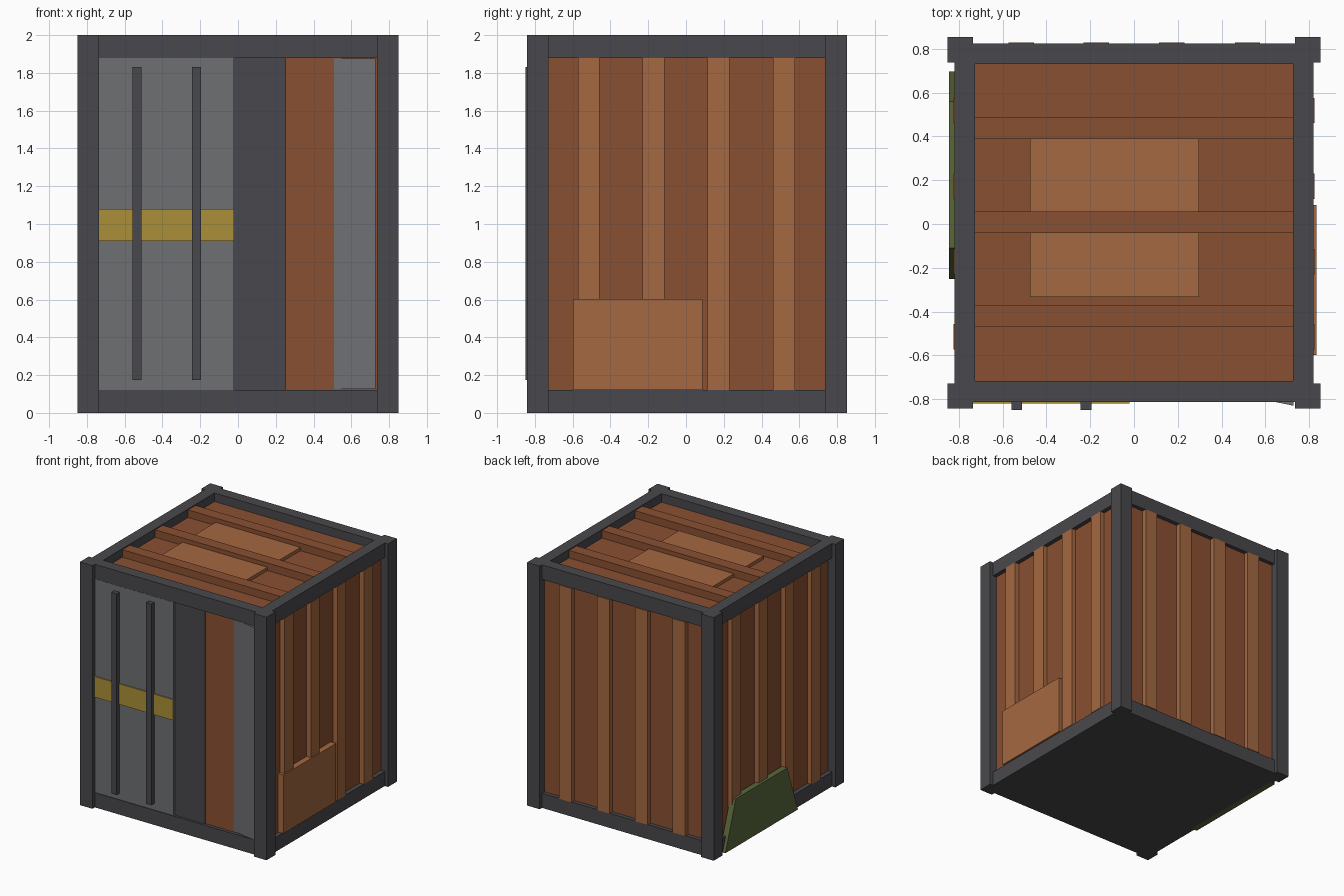
import bpy, bmesh, math

if "Cube" in bpy.data.objects:
    bpy.data.objects.remove(bpy.data.objects["Cube"])

def mat(name, r, g, b):
    m = bpy.data.materials.new(name)
    m.diffuse_color = (r, g, b, 1)
    m.use_nodes = True
    m.node_tree.nodes["Principled BSDF"].inputs["Base Color"].default_value = m.diffuse_color
    return m

FRAME = mat("dark_grey_frame", 0.066, 0.064, 0.072)
RUST = mat("rust_brown", 0.255, 0.080, 0.032)
LIGHT = mat("light_rust", 0.37, 0.139, 0.052)
GREY = mat("door_grey", 0.158, 0.161, 0.171)
YELLOW = mat("stripe_yellow", 0.41, 0.275, 0.04)
GREEN = mat("moss_green", 0.10, 0.135, 0.042)

def prism(name, base, offset, material):
    """Extrude a polygon (3D points) by an offset vector."""
    bm = bmesh.new()
    f = bm.faces.new([bm.verts.new(p) for p in base])
    top = bmesh.ops.extrude_face_region(bm, geom=[f])
    bmesh.ops.translate(bm, vec=offset, verts=[v for v in top["geom"] if isinstance(v, bmesh.types.BMVert)])
    bmesh.ops.recalc_face_normals(bm, faces=bm.faces)
    me = bpy.data.meshes.new(name)
    bm.to_mesh(me)
    bm.free()
    me.materials.append(material)
    ob = bpy.data.objects.new(name, me)
    bpy.context.collection.objects.link(ob)
    return ob

def box(name, x0, x1, y0, y1, z0, z1, material):
    return prism(name, [(x0, y0, z0), (x1, y0, z0), (x1, y1, z0), (x0, y1, z0)], (0, 0, z1 - z0), material)

# Corner posts
for i, (xa, xb) in enumerate(((-0.85, -0.735), (0.735, 0.85))):
    for j, (ya, yb) in enumerate(((-0.843, -0.727), (0.737, 0.853))):
        box(f"corner_post_{i}{j}", xa, xb, ya, yb, 0, 2, FRAME)

# Top and bottom rails
for n, z0, z1 in (("bottom", 0, 0.12), ("top", 1.88, 2.0)):
    box(f"{n}_rail_front", -0.735, 0.735, -0.812, -0.717, z0, z1, FRAME)
    box(f"{n}_rail_back", -0.735, 0.735, 0.73, 0.823, z0, z1, FRAME)
    box(f"{n}_rail_left", -0.82, -0.725, -0.727, 0.737, z0, z1, FRAME)
    box(f"{n}_rail_right", 0.725, 0.82, -0.727, 0.737, z0, z1, FRAME)

# Floor and body
box("floor", -0.725, 0.725, -0.717, 0.73, 0, 0.1, FRAME)
box("body", -0.785, 0.785, -0.785, 0.79, 0.06, 1.93, RUST)

# Wall ribs on the sides and back
for i, c in enumerate((-0.515, -0.172, 0.172, 0.518)):
    a, b = c - 0.058, c + 0.058
    box(f"right_rib_{i}", 0.77, 0.824, a, b, 0.12, 1.88, LIGHT)
    box(f"left_rib_{i}", -0.824, -0.77, a, b, 0.12, 1.88, LIGHT)
    box(f"back_rib_{i}", a, b, 0.77, 0.829, 0.12, 1.88, LIGHT)

# Roof ribs and patch
for i, y in enumerate((-0.42, 0.008, 0.436)):
    box(f"roof_rib_{i}", -0.725, 0.725, y - 0.049, y + 0.049, 1.9, 1.992, RUST)
box("roof_patch", -0.475, 0.297, -0.332, 0.41, 1.91, 1.957, LIGHT)

# Repair patch on the right wall
box("side_patch", 0.78, 0.833, -0.598, 0.087, 0.122, 0.603, LIGHT)

# Left door with stripe and lock bars
box("left_door", -0.735, -0.02, -0.81, -0.76, 0.122, 1.878, GREY)
box("door_stripe", -0.735, -0.02, -0.819, -0.8101, 0.91, 1.08, YELLOW)
for i, x in enumerate((-0.535, -0.219)):
    box(f"lock_bar_{i}", x - 0.024, x + 0.024, -0.849, -0.80, 0.175, 1.83, FRAME)

# Dark opening and ajar right door
box("dark_opening", -0.02, 0.255, -0.793, -0.76, 0.12, 1.88, FRAME)
prism("right_door", [(0.4, -0.763, 0.127), (0.727, -0.829, 0.127), (0.727, -0.77, 0.127), (0.41, -0.71, 0.127)],
      (0, 0, 1.748), GREY)

# Moss growth on the left wall
prism("moss_patch", [(-0.845, 0.695, 0), (-0.845, 0.56, 0.395), (-0.845, -0.11, 0.395), (-0.845, -0.25, 0)],
      (0.05, 0, 0), GREEN)
